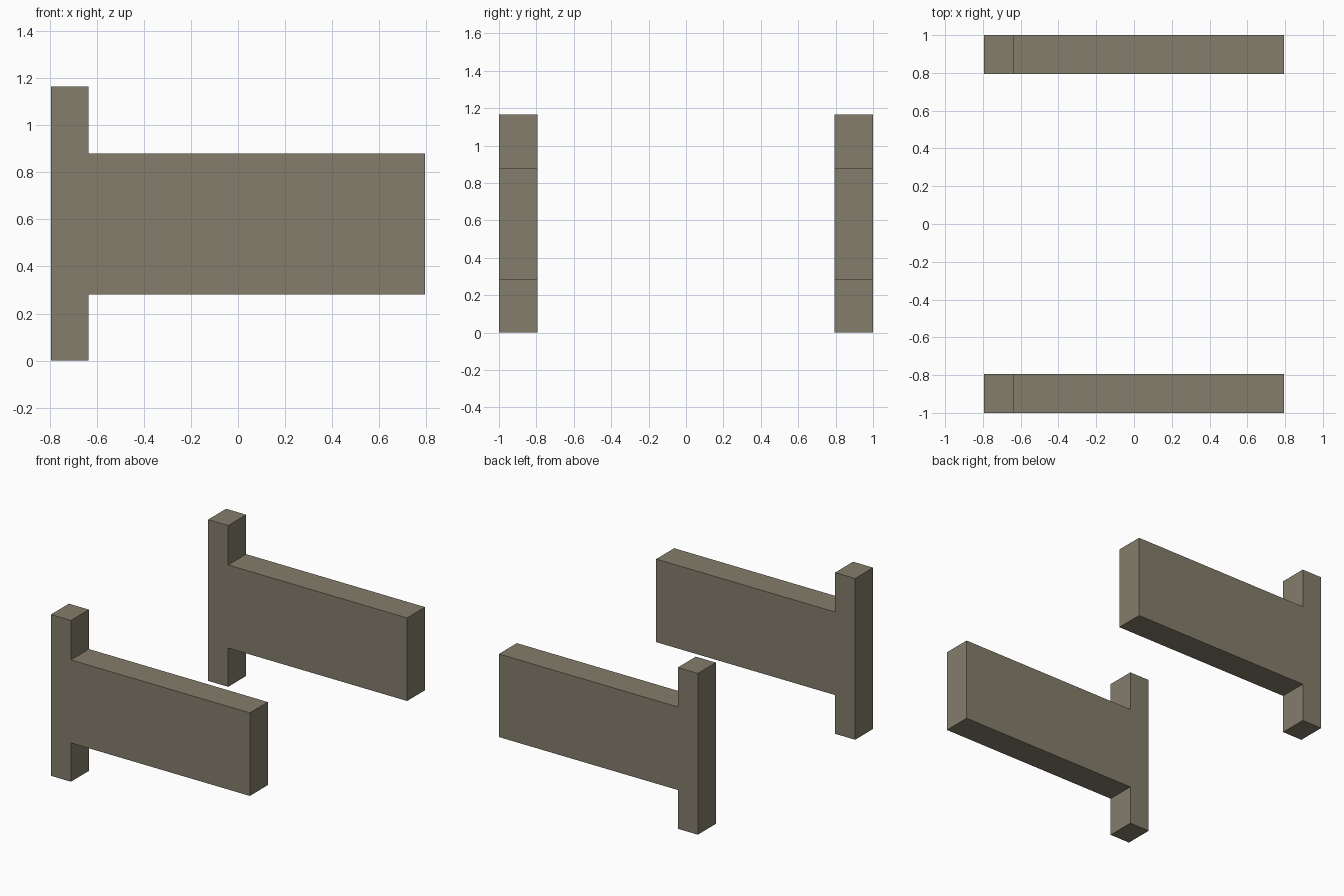
import bpy
import bmesh

if "Cube" in bpy.data.objects:
    bpy.data.objects.remove(bpy.data.objects["Cube"])

# Single flat colour
mat = bpy.data.materials.new("grey brown")
mat.diffuse_color = (0.23, 0.205, 0.147, 1.0)
mat.use_nodes = True
mat.node_tree.nodes["Principled BSDF"].inputs["Base Color"].default_value = mat.diffuse_color

# T-shaped side profile (x, z): tall post with a wide rail
PROFILE = [(-0.795, 0.0), (-0.635, 0.0), (-0.635, 0.28), (0.795, 0.28),
           (0.795, 0.88), (-0.635, 0.88), (-0.635, 1.165), (-0.795, 1.165)]
THICKNESS = 0.205


def side_panel(name, y_front):
    """Extrude the profile backwards from y_front."""
    bm = bmesh.new()
    face = bm.faces.new([bm.verts.new((x, y_front, z)) for x, z in PROFILE])
    ext = bmesh.ops.extrude_face_region(bm, geom=[face], use_keep_orig=True)
    moved = [v for v in ext["geom"] if isinstance(v, bmesh.types.BMVert)]
    bmesh.ops.translate(bm, verts=moved, vec=(0, THICKNESS, 0))
    bmesh.ops.recalc_face_normals(bm, faces=bm.faces[:])
    mesh = bpy.data.meshes.new(name)
    bm.to_mesh(mesh)
    bm.free()
    mesh.materials.append(mat)
    bpy.context.collection.objects.link(bpy.data.objects.new(name, mesh))


# Front and back panels
side_panel("front_panel", -1.0)
side_panel("back_panel", 1.0 - THICKNESS)
